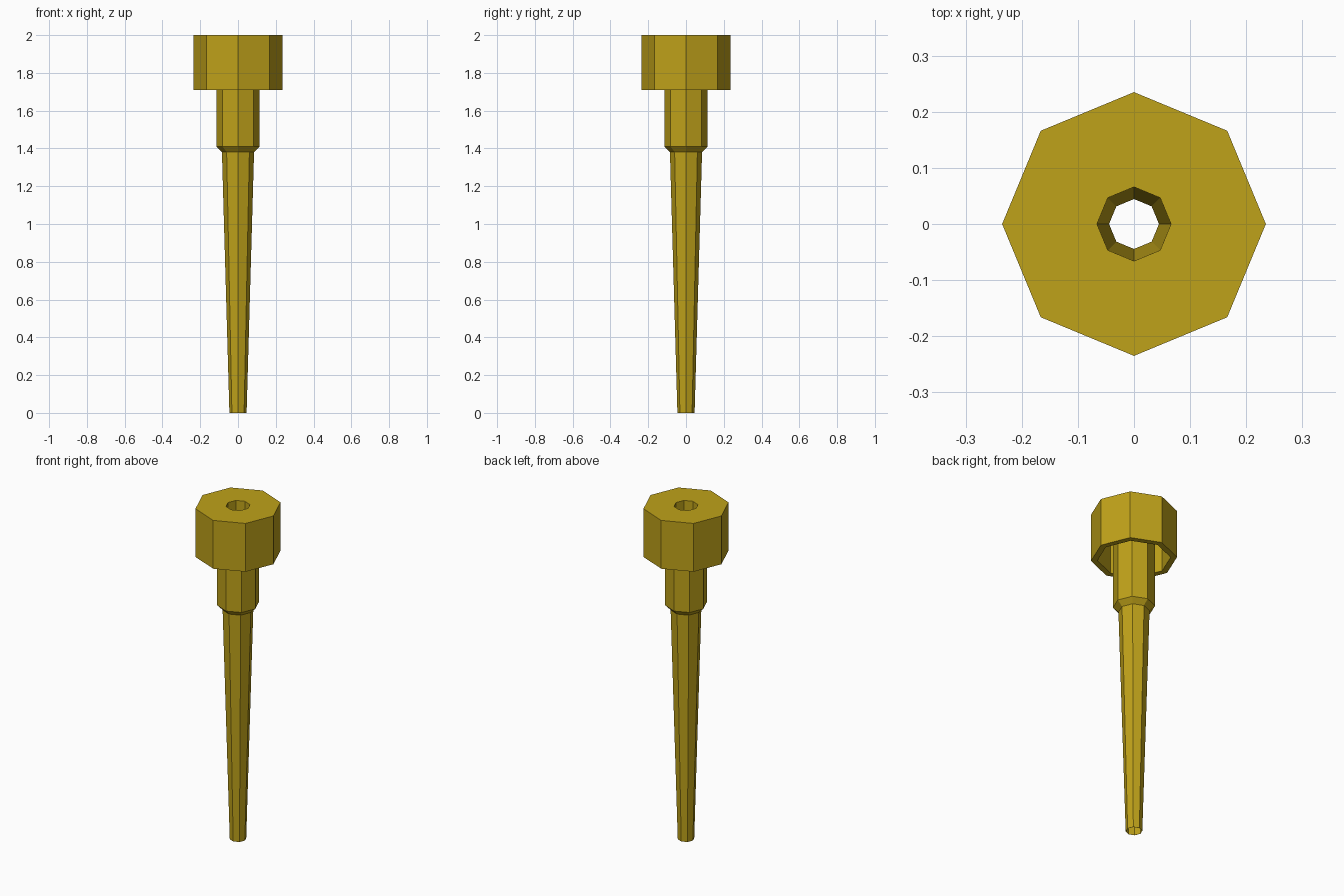
import bpy, bmesh
from math import cos, sin, tau

if "Cube" in bpy.data.objects:
    bpy.data.objects.remove(bpy.data.objects["Cube"])

SIDES = 8

gold = bpy.data.materials.new("gold")
gold.diffuse_color = (0.52, 0.36, 0.01, 1)
gold.use_nodes = True
gold.node_tree.nodes["Principled BSDF"].inputs["Base Color"].default_value = gold.diffuse_color


def lathe(name, profile):
    """Revolve a closed (radius, z) profile around z."""
    bm = bmesh.new()
    rings = [[bm.verts.new((r * cos(tau * i / SIDES), r * sin(tau * i / SIDES), z))
              for i in range(SIDES)] for r, z in profile]
    for k, a in enumerate(rings):
        b = rings[(k + 1) % len(rings)]
        for i in range(SIDES):
            j = (i + 1) % SIDES
            bm.faces.new((a[i], a[j], b[j], b[i]))
    bmesh.ops.recalc_face_normals(bm, faces=bm.faces)
    mesh = bpy.data.meshes.new(name)
    bm.to_mesh(mesh)
    bm.free()
    mesh.materials.append(gold)
    ob = bpy.data.objects.new(name, mesh)
    bpy.context.collection.objects.link(ob)
    return ob


# One hollow tapered tube: skirted cap, collar, long thin nozzle, through bore
lathe("tapered_nozzle", [
    (0.066, 2.0), (0.235, 2.0),                    # cap top
    (0.235, 1.71), (0.20, 1.71), (0.20, 1.95),     # cap skirt, open below
    (0.115, 1.95), (0.115, 1.41), (0.085, 1.38),   # collar and chamfer
    (0.0455, 0.0), (0.0445, 0.0),                  # thin-walled tip
])
